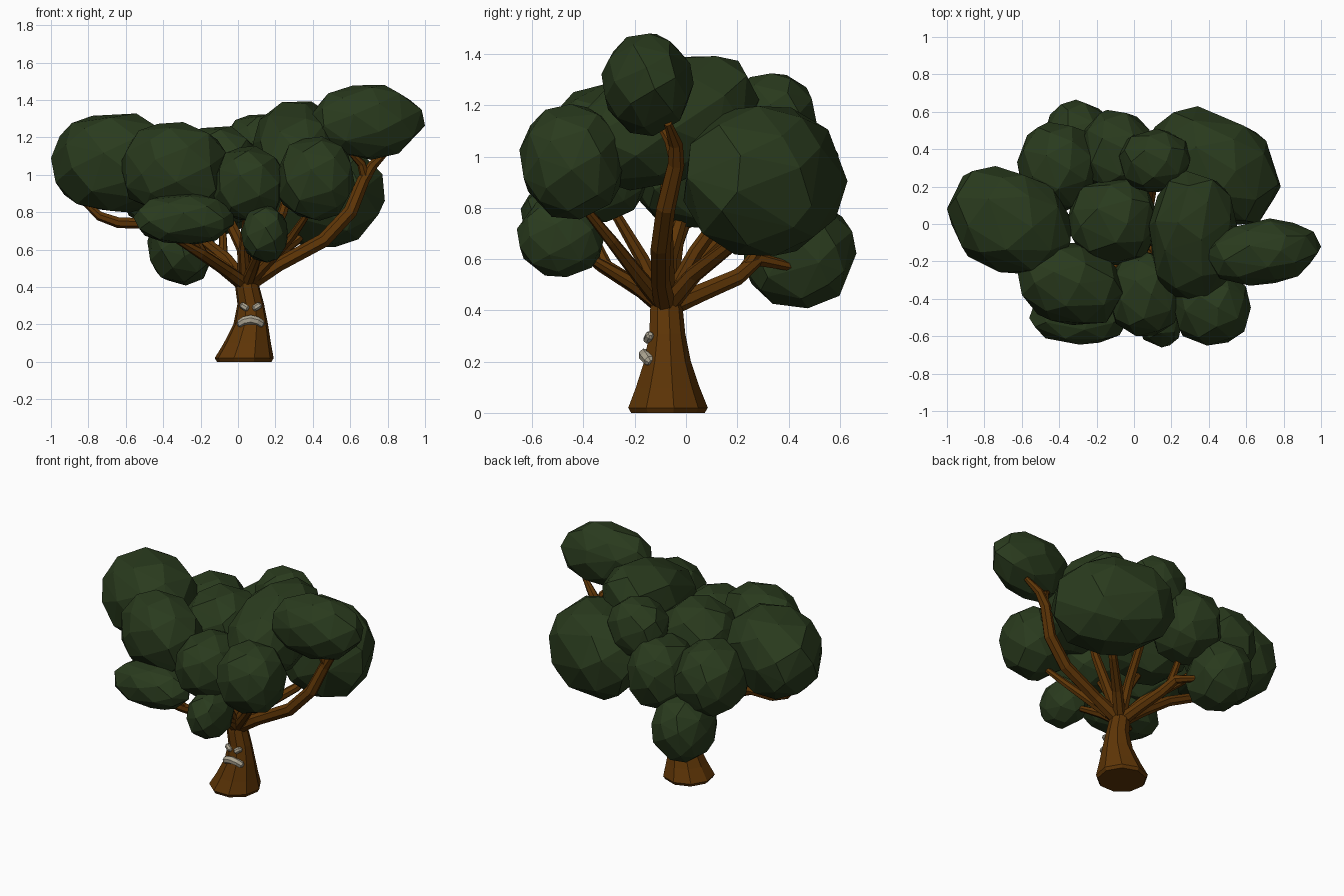
import bpy, bmesh, math, random
from mathutils import Vector

random.seed(4)


def material(name, rgb):
    m = bpy.data.materials.new(name)
    m.diffuse_color = (*rgb, 1)
    return m


LEAF = material("dark green", (0.0225, 0.043, 0.0125))
BARK = material("brown bark", (0.113, 0.036, 0.002))
PALE = material("pale wood", (0.42, 0.38, 0.29))


def finish(bm, name, mat):
    bmesh.ops.recalc_face_normals(bm, faces=bm.faces[:])
    me = bpy.data.meshes.new(name)
    bm.to_mesh(me)
    bm.free()
    me.materials.append(mat)
    ob = bpy.data.objects.new(name, me)
    bpy.context.collection.objects.link(ob)
    return ob


def leaf_clump(name, centre, radii, yx=0.0, zy=0.0, power=0.9, n=38):
    """Faceted, slightly boxy ellipsoid: hull of jittered points, sheared, fitted to its box."""
    pts = []
    for i in range(n):
        z = 1 - 2 * (i + 0.5) / n
        a = i * 2.39996 + random.uniform(-0.2, 0.2)
        z = max(-0.99, min(0.99, z + random.uniform(-0.03, 0.03)))
        r = math.sqrt(1 - z * z)
        x, y, z = (math.copysign(abs(v) ** power, v) for v in (r * math.cos(a), r * math.sin(a), z))
        pts.append(Vector((x, y + yx * x, z + zy * y)))
    bm = bmesh.new()
    for k in range(3):
        lo, hi = min(p[k] for p in pts), max(p[k] for p in pts)
        for p in pts:
            p[k] = centre[k] + radii[k] * (2 * (p[k] - lo) / (hi - lo) - 1)
    for p in pts:
        bm.verts.new(p)
    bmesh.ops.convex_hull(bm, input=bm.verts[:])
    loose = [v for v in bm.verts if not v.link_faces]
    bmesh.ops.delete(bm, geom=loose, context='VERTS')
    return finish(bm, name, LEAF)


def tube(name, path, radii, sides=7, mat=BARK):
    """Capped tapering tube along a path."""
    pts = [Vector(p) for p in path]
    bm = bmesh.new()
    rings, u = [], Vector((0.31, 0.95, 0.05))
    for i, p in enumerate(pts):
        t = (pts[min(i + 1, len(pts) - 1)] - pts[max(i - 1, 0)]).normalized()
        u = (u - t * u.dot(t)).normalized()
        v = t.cross(u)
        rings.append([bm.verts.new(p + radii[i] * (math.cos(a) * u + math.sin(a) * v))
                      for a in (2 * math.pi * k / sides for k in range(sides))])
    for a, b in zip(rings, rings[1:]):
        for k in range(sides):
            j = (k + 1) % sides
            bm.faces.new((a[k], a[j], b[j], b[k]))
    bm.faces.new(rings[0])
    bm.faces.new(rings[-1])
    return finish(bm, name, mat)


# Flared trunk: x centre, y centre, z, radius
TRUNK = [(0.033, -0.075, 0.0, 0.148), (0.033, -0.075, 0.02, 0.16), (0.05, -0.075, 0.1, 0.128),
         (0.068, -0.075, 0.2, 0.094), (0.068, -0.075, 0.31, 0.072), (0.05, -0.078, 0.4, 0.066),
         (0.045, -0.078, 0.45, 0.06)]
S = 9
bm = bmesh.new()
rings = [[bm.verts.new((x + r * math.cos(a), y + r * math.sin(a), z))
          for a in (2 * math.pi * (k + 0.25) / S for k in range(S))] for x, y, z, r in TRUNK]
for a, b in zip(rings, rings[1:]):
    for k in range(S):
        j = (k + 1) % S
        bm.faces.new((a[k], a[j], b[j], b[k]))
bm.faces.new(rings[0])
bm.faces.new(rings[-1])
finish(bm, "trunk", BARK)

# Branches
C = (0.045, -0.08, 0.41)
tube("branch_right", [C, (0.22, -0.1, 0.52), (0.46, -0.1, 0.65), (0.60, -0.08, 0.80),
                      (0.67, -0.04, 0.97), (0.72, -0.04, 1.05), (0.80, -0.07, 1.13)],
     [0.045, 0.038, 0.04, 0.039, 0.034, 0.028, 0.016])
tube("branch_right_fork", [(0.68, -0.04, 0.99), (0.66, -0.06, 1.06), (0.6, -0.1, 1.12)], [0.028, 0.024, 0.015])
tube("branch_left", [C, (-0.1, -0.06, 0.52), (-0.3, -0.04, 0.66), (-0.48, -0.01, 0.74),
                     (-0.64, 0.0, 0.745), (-0.74, 0.0, 0.78), (-0.83, 0.0, 0.86)],
     [0.045, 0.036, 0.032, 0.03, 0.03, 0.026, 0.014])
tube("branch_front_left", [C, (-0.05, -0.17, 0.48), (-0.2, -0.33, 0.58), (-0.34, -0.44, 0.66)],
     [0.04, 0.034, 0.03, 0.016])
tube("branch_front_left_fork", [(-0.18, -0.31, 0.57), (-0.24, -0.36, 0.68), (-0.3, -0.36, 0.85)],
     [0.025, 0.02, 0.016])
tube("branch_back", [C, (0.0, 0.06, 0.47), (-0.05, 0.2, 0.53), (-0.1, 0.28, 0.6), (-0.16, 0.41, 0.57)],
     [0.042, 0.036, 0.033, 0.03, 0.018])
tube("branch_back_fork", [(-0.08, 0.23, 0.56), (-0.08, 0.3, 0.66), (-0.1, 0.36, 0.82)], [0.026, 0.022, 0.016])
tube("branch_back_right", [C, (0.16, 0.03, 0.54), (0.31, 0.17, 0.65), (0.4, 0.25, 0.75)],
     [0.04, 0.034, 0.028, 0.02])
tube("branch_back_left", [C, (-0.06, 0.01, 0.55), (-0.25, 0.16, 0.7), (-0.4, 0.28, 0.86)],
     [0.04, 0.033, 0.028, 0.018])
tube("branch_front_right", [C, (0.16, -0.18, 0.53), (0.29, -0.29, 0.67), (0.4, -0.42, 0.83)],
     [0.036, 0.03, 0.024, 0.016])
tube("branch_front_low", [C, (0.08, -0.2, 0.5), (0.13, -0.4, 0.62)], [0.036, 0.03, 0.016])
tube("branch_front", [C, (0.03, -0.17, 0.6), (0.05, -0.3, 0.82)], [0.034, 0.027, 0.018])
tube("branch_centre", [C, (0.03, -0.07, 0.6), (-0.05, -0.02, 0.76), (-0.1, 0.03, 0.92)],
     [0.045, 0.036, 0.028, 0.02])
tube("branch_upper_right", [C, (0.14, -0.08, 0.6), (0.24, -0.08, 0.8), (0.3, -0.07, 1.02)],
     [0.042, 0.034, 0.027, 0.02])
tube("branch_upper_back", [C, (0.07, 0.04, 0.63), (0.1, 0.2, 0.85), (0.11, 0.32, 1.05)],
     [0.036, 0.03, 0.025, 0.018])

# Foliage clumps: name, centre, radii, shears, roundness
CLUMPS = [
    ("leaves_left", (-0.665, 0.02, 1.063), (0.335, 0.29, 0.265), -0.2, 0),
    ("leaves_front_left", (-0.345, -0.32, 1.035), (0.285, 0.22, 0.247), -0.2, 0),
    ("leaves_front_left_low", (-0.29, -0.48, 0.765), (0.27, 0.165, 0.135), 0, 0),
    ("leaves_front", (0.055, -0.37, 0.95), (0.195, 0.23, 0.205), 0, 0),
    ("leaves_front_right", (0.415, -0.445, 0.98), (0.21, 0.205, 0.225), 0, 0),
    ("leaves_front_low", (0.14, -0.49, 0.685), (0.125, 0.17, 0.155), 0, 0),
    ("leaves_right_top", (0.69, -0.15, 1.28), (0.31, 0.18, 0.2), 0.15, 0, 1.0),
    ("leaves_right_centre", (0.32, -0.075, 1.13), (0.24, 0.36, 0.262), 0, 0.35),
    ("leaves_back_right", (0.43, 0.31, 0.905), (0.355, 0.32, 0.292), -0.25, 0, 0.95),
    ("leaves_back_top", (0.11, 0.34, 1.14), (0.19, 0.17, 0.185), 0, 0),
    ("leaves_centre", (-0.11, 0.02, 0.99), (0.25, 0.24, 0.27), 0, 0),
    ("leaves_back", (-0.095, 0.385, 0.91), (0.2, 0.225, 0.23), 0, 0),
    ("leaves_back_left", (-0.41, 0.305, 0.93), (0.215, 0.24, 0.23), 0, 0),
    ("leaves_back_low", (-0.305, 0.445, 0.62), (0.18, 0.22, 0.212), 0, 0),
]
for c in CLUMPS:
    leaf_clump(*c)

# Frowning mouth and angry eyes
FX = 0.068
tube("mouth", [(FX + 0.06 * s, -0.16 + 0.02 * s * s, 0.226 - 0.026 * s * s)
               for s in (-1.08, -0.95, -0.55, 0, 0.55, 0.95, 1.08)],
     [0.012, 0.023, 0.025, 0.026, 0.025, 0.023, 0.012], mat=PALE)
for side, s in (("left", -1), ("right", 1)):
    tube("eye_" + side, [(FX + s * d, y, z) for d, y, z in
                         ((0.012, -0.15, 0.281), (0.019, -0.149, 0.285),
                          (0.047, -0.141, 0.303), (0.055, -0.139, 0.308))],
         [0.009, 0.018, 0.018, 0.009], mat=PALE)
